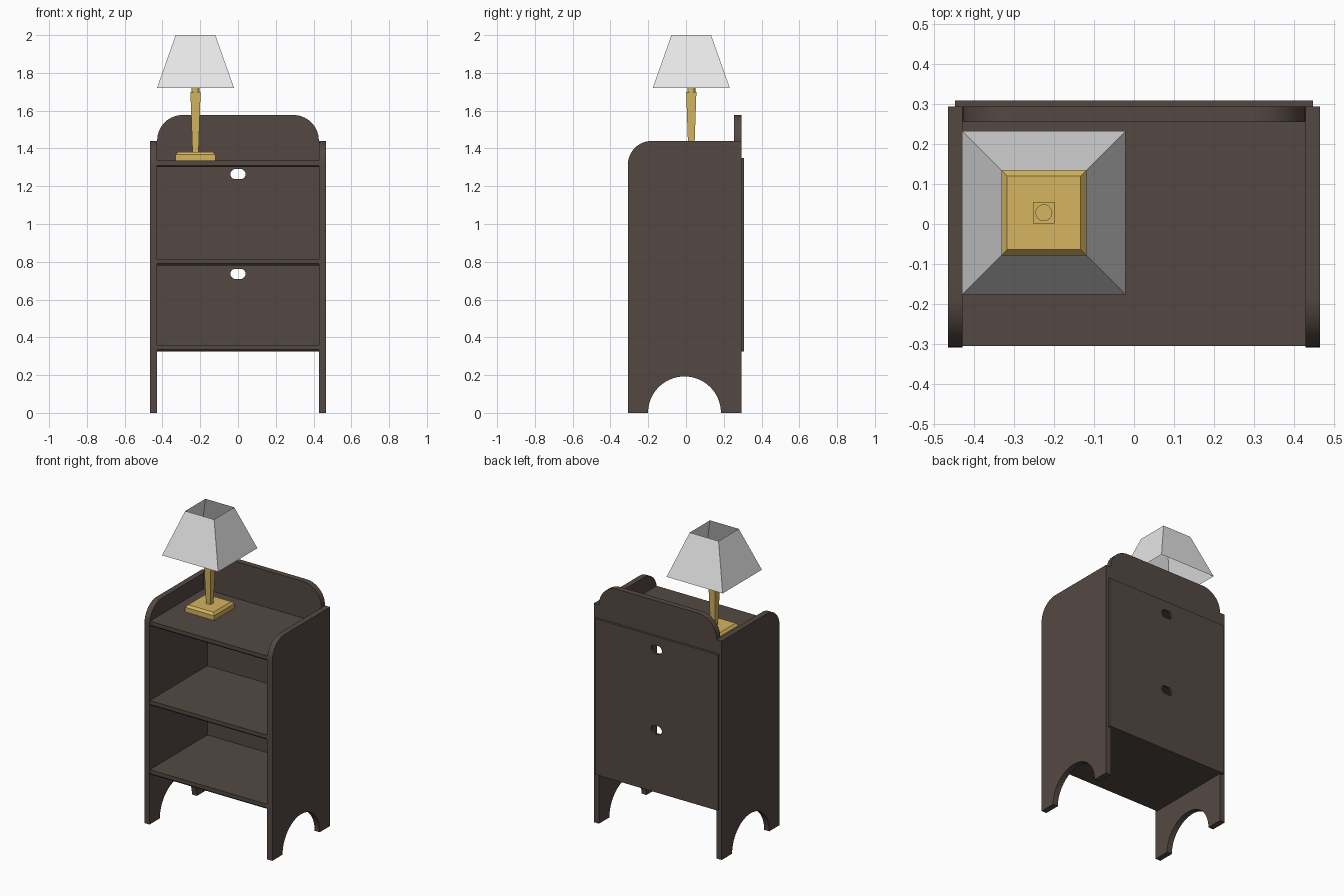
import bpy, bmesh, math
from mathutils import Matrix

if "Cube" in bpy.data.objects:
    bpy.data.objects.remove(bpy.data.objects["Cube"])


def material(name, rgb):
    m = bpy.data.materials.new(name)
    m.diffuse_color = (*rgb, 1)
    m.use_nodes = True
    m.node_tree.nodes["Principled BSDF"].inputs["Base Color"].default_value = m.diffuse_color
    return m


WOOD = material("dark brown wood", (0.088, 0.066, 0.056))
BRASS = material("brass", (0.66, 0.46, 0.115))
CLOTH = material("pale lampshade", (0.8, 0.8, 0.8))

# Local axes for profiles drawn in the side (y, z) and front (x, z) planes
SIDE = Matrix(((0, 0, 1, 0), (1, 0, 0, 0), (0, 1, 0, 0), (0, 0, 0, 1)))
FRONT = Matrix(((1, 0, 0, 0), (0, 0, -1, 0), (0, 1, 0, 0), (0, 0, 0, 1)))


def arc(cx, cz, r, a0, a1, n=14):
    return [(cx + r * math.cos(math.radians(a0 + (a1 - a0) * i / n)),
             cz + r * math.sin(math.radians(a0 + (a1 - a0) * i / n))) for i in range(n + 1)]


def add(name, mesh, mat):
    mesh.name = name
    mesh.materials.clear()
    mesh.materials.append(mat)
    ob = bpy.data.objects.new(name, mesh)
    bpy.context.collection.objects.link(ob)
    bpy.ops.object.select_all(action='DESELECT')
    ob.select_set(True)
    bpy.context.view_layer.objects.active = ob
    bpy.ops.object.shade_smooth_by_angle(angle=math.radians(30))
    return ob


def plate(name, loops, thick, plane, centre):
    """Filled outline (further loops are holes) extruded to a board."""
    cu = bpy.data.curves.new(name, 'CURVE')
    cu.dimensions = '2D'
    cu.fill_mode = 'BOTH'
    cu.extrude = thick / 2
    for pts in loops:
        sp = cu.splines.new('POLY')
        sp.points.add(len(pts) - 1)
        for p, (u, v) in zip(sp.points, pts):
            p.co = (u, v, 0, 1)
        sp.use_cyclic_u = True
    tmp = bpy.data.objects.new(name + "_outline", cu)
    bpy.context.collection.objects.link(tmp)
    dg = bpy.context.evaluated_depsgraph_get()
    mesh = bpy.data.meshes.new_from_object(tmp.evaluated_get(dg))
    bpy.data.objects.remove(tmp)
    mesh.transform(Matrix.Translation(centre) @ plane)
    bm = bmesh.new()
    bm.from_mesh(mesh)
    bmesh.ops.remove_doubles(bm, verts=bm.verts, dist=1e-5)
    bmesh.ops.recalc_face_normals(bm, faces=bm.faces)
    bm.to_mesh(mesh)
    bm.free()
    return add(name, mesh, WOOD)


def stack(name, levels, mat, sides=4, capped=True):
    """Rings of (half width, z) joined around the lamp axis."""
    bm = bmesh.new()
    rings = []
    for h, z in levels:
        r = h * math.sqrt(2) if sides == 4 else h
        rings.append([bm.verts.new((LX + r * math.cos(a), LY + r * math.sin(a), z))
                      for a in (math.pi / 4 + 2 * math.pi * i / sides for i in range(sides))])
    for lo, hi in zip(rings, rings[1:]):
        for i in range(sides):
            j = (i + 1) % sides
            bm.faces.new((lo[i], lo[j], hi[j], hi[i]))
    if capped:
        bm.faces.new(rings[0][::-1])
        bm.faces.new(rings[-1])
    mesh = bpy.data.meshes.new(name)
    bm.to_mesh(mesh)
    bm.free()
    return add(name, mesh, mat)


# Side boards: rounded top front corner, arched foot cut-out
F, B, R = -0.308, 0.293, 0.127
side = ([(F, 0)] + arc(-0.008, 0, 0.193, 180, 0, 28) + [(B, 0), (B, 1.44)]
        + arc(F + R, 1.44 - R, R, 90, 180))
for label, x in (("left", -0.4465), ("right", 0.4465)):
    plate(label + "_side", [side], 0.037, SIDE, (x, 0, 0))

# Shelves with a small chamfer under the front edge
for label, top, back in (("top", 1.336, 0.255), ("middle", 0.815, B), ("bottom", 0.36, B)):
    f, b = -0.305, top - 0.035
    plate(label + "_shelf", [[(f + 0.01, b), (back, b), (back, top), (f, top), (f, b + 0.01)]],
          0.856, SIDE, (0, 0, 0))

# Rounded upstand at the back of the top
r = 0.135
crest = [(-0.428, 1.301), (0.428, 1.301)] + arc(0.428 - r, 1.577 - r, r, 0, 90) \
    + arc(-0.428 + r, 1.577 - r, r, 90, 180)
plate("back_upstand", [crest], 0.038, FRONT, (0, 0.274, 0))

# Back panel with two cable slots
slots = [arc(0.013, z, 0.027, -90, 90) + arc(-0.013, z, 0.027, 90, 270) for z in (1.264, 0.736)]
panel = [(-0.447, 0.325), (0.447, 0.325), (0.447, 1.35), (-0.447, 1.35)]
plate("back_panel", [panel] + slots, 0.015, FRONT, (0, 0.3005, 0))

# Table lamp
LX, LY = -0.225, 0.028
stack("lamp_base", [(0.105, 1.336), (0.105, 1.367), (0.092, 1.382)], BRASS)
stack("lamp_post", [(0.016, 1.38), (0.027, 1.7)], BRASS)
stack("lamp_socket", [(0.021, 1.7), (0.021, 1.722)], BRASS, sides=24)
stack("lamp_shade", [(0.204, 1.72), (0.105, 2.0)], CLOTH, capped=False)
